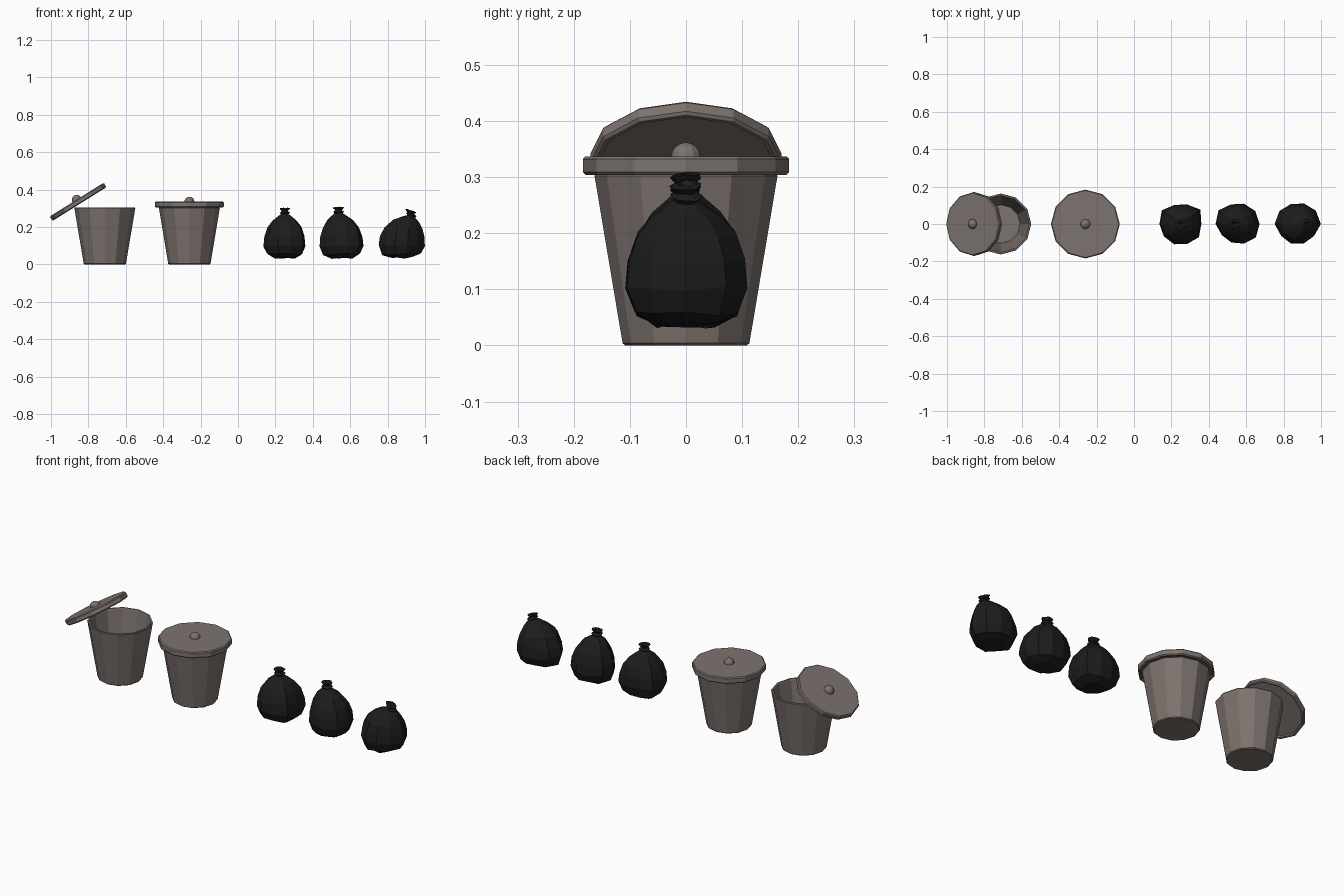
import bpy, bmesh, math, random
from mathutils import Matrix

if "Cube" in bpy.data.objects:
    bpy.data.objects.remove(bpy.data.objects["Cube"])

random.seed(4)


def material(name, rgb):
    m = bpy.data.materials.new(name)
    m.diffuse_color = (*rgb, 1)
    m.use_nodes = True
    m.node_tree.nodes["Principled BSDF"].inputs["Base Color"].default_value = m.diffuse_color
    return m


METAL = material("warm grey metal", (0.205, 0.172, 0.157))
PLASTIC = material("black plastic", (0.012, 0.012, 0.012))


def loft(name, rings, mat, matrix=Matrix()):
    """Skin a list of rings of points; close both ends with a fan or cap."""
    bm = bmesh.new()
    loops = [[bm.verts.new(p) for p in r] for r in rings]
    n = len(loops[0])
    for a, b in zip(loops, loops[1:]):
        for i in range(n):
            j = (i + 1) % n
            bm.faces.new((a[i], a[j], b[j], b[i]))
    bm.faces.new(loops[0][::-1])
    bm.faces.new(loops[-1])
    bmesh.ops.recalc_face_normals(bm, faces=bm.faces)
    me = bpy.data.meshes.new(name)
    bm.to_mesh(me)
    bm.free()
    me.materials.append(mat)
    ob = bpy.data.objects.new(name, me)
    ob.matrix_world = matrix
    bpy.context.collection.objects.link(ob)
    return ob


def ring(r, z, n=12):
    return [(r * math.cos(math.tau * i / n), r * math.sin(math.tau * i / n), z)
            for i in range(n)]


def lathe(name, profile, matrix):
    return loft(name, [ring(r, z) for r, z in profile], METAL, matrix)


# Can: outside wall, rim, inside wall, floor
CAN = [(0.108, 0), (0.113, 0.004), (0.163, 0.302), (0.161, 0.306), (0.153, 0.306),
       (0.150, 0.302), (0.103, 0.015)]


def lid(name, r, t, matrix):
    """Shallow lid with bevelled rim, recessed underside and a round knob."""
    b = 0.005
    h = t / 2
    lathe(name, [(r - 0.014, -h + 0.010), (r - 0.012, -h), (r - b, -h), (r, -h + b),
                 (r, h - b), (r - b, h)], matrix)
    k = 0.027
    lathe(name + "_knob", [(k * math.cos(a), h - 0.002 + k * math.sin(a))
                           for a in (0, 0.4, 0.8, 1.2, 1.5)], matrix)


# Open can with its lid leaning on the rim
lathe("open_can", CAN, Matrix.Translation((-0.712, 0, 0)))
lid("open_can_lid", 0.170, 0.028,
    Matrix.Translation((-0.855, 0, 0.335)) @ Matrix.Rotation(math.radians(-32), 4, 'Y'))

# Closed can
lathe("closed_can", CAN, Matrix.Translation((-0.26, 0, 0)))
lid("closed_can_lid", 0.184, 0.033, Matrix.Translation((-0.26, 0, 0.3205)))

# Bag body: height, share of the outline radius, share of the lean
BODY = [(0.036, 0.5, 0), (0.055, 0.84, 0), (0.10, 1.0, 0), (0.15, 0.96, 0.05),
        (0.20, 0.82, 0.2), (0.238, 0.57, 0.5), (0.262, 0.32, 0.85), (0.275, 0.17, 1)]
# Tied knot: height and radius
KNOT = [(0.268, 0.017), (0.282, 0.029), (0.291, 0.018), (0.304, 0.029), (0.307, 0.016),
        (0.296, 0.006)]


def bag(name, x, lean, tilt, top, radii):
    n = len(radii)

    def place(r, z, i, f, wobble):
        a = math.tau * i / n
        px, py = r * math.cos(a), r * math.sin(a)
        z = z * (1 - (1 - top) * f) - tilt * px * f + random.uniform(-wobble, wobble)
        return (x + px + lean * f, py, z)

    loft(name + "_body", [[place(R * s, z, i, f, 0.006 if f < 0.5 else 0.002)
                           for i, R in enumerate(radii)] for z, s, f in BODY], PLASTIC)
    loft(name + "_knot", [[place(r * random.uniform(0.88, 1.1), z, i, 1, 0.002)
                           for i in range(n)] for z, r in KNOT], PLASTIC)


bag("upright_bag", 0.25, 0.0, 0, 0.985,
    (0.110, 0.130, 0.110, 0.107, 0.125, 0.114, 0.112, 0.114, 0.112, 0.120))
bag("middle_bag", 0.553, -0.016, 0, 1.0,
    (0.118, 0.118, 0.114, 0.110, 0.125, 0.117, 0.102, 0.104, 0.110, 0.122))
bag("leaning_bag", 0.873, 0.052, 0.3, 0.94,
    (0.126, 0.122, 0.115, 0.112, 0.118, 0.121, 0.107, 0.110, 0.110, 0.110))
